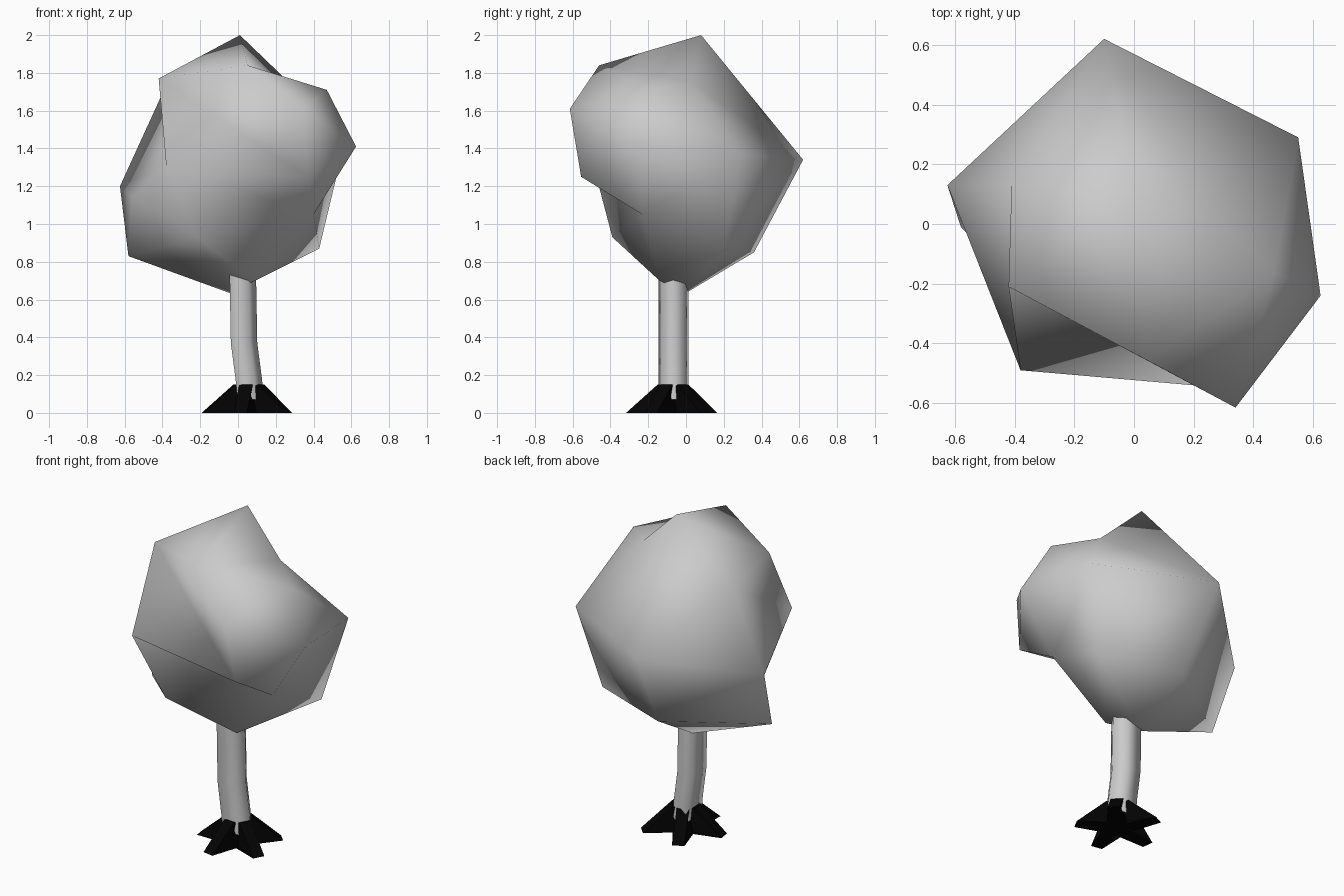
import bpy, bmesh, math
from mathutils import Vector

cube = bpy.data.objects.get("Cube")
if cube:
    bpy.data.objects.remove(cube, do_unlink=True)


def material(name, rgb):
    mat = bpy.data.materials.new(name)
    mat.use_nodes = True
    mat.diffuse_color = (*rgb, 1)
    mat.node_tree.nodes["Principled BSDF"].inputs["Base Color"].default_value = (*rgb, 1)
    return mat


def finish(bm, name, mat, smooth):
    bmesh.ops.recalc_face_normals(bm, faces=bm.faces)
    mesh = bpy.data.meshes.new(name)
    bm.to_mesh(mesh)
    bm.free()
    mesh.materials.append(mat)
    for p in mesh.polygons:
        p.use_smooth = smooth
    obj = bpy.data.objects.new(name, mesh)
    bpy.context.collection.objects.link(obj)
    return obj


grey = material("light grey", (0.6, 0.6, 0.6))
black = material("root black", (0.001, 0.001, 0.001))

# Canopy: lumpy ball of corner points around a middle
corners = {
    "A": (0.01, 0.08, 2.00), "B": (-0.10, 0.62, 1.34), "C": (0.55, 0.29, 1.37),
    "D": (0.625, -0.24, 1.41), "E": (0.34, -0.615, 1.61), "F": (-0.38, -0.49, 1.31),
    "G": (0.37, -0.555, 1.25), "H": (-0.42, -0.21, 1.77), "I": (0.05, -0.46, 1.84),
    "J": (0.47, -0.16, 1.71), "K": (-0.625, 0.13, 1.20), "L": (-0.58, -0.01, 0.83),
    "M": (-0.22, -0.39, 0.93), "Q": (0.40, -0.23, 1.05), "P": (0.43, 0.20, 0.87),
    "R": (-0.06, 0.36, 0.85), "N": (-0.045, 0.0, 0.635), "O": (0.09, -0.14, 0.70),
    "T": (-0.41, 0.13, 1.67), "W": (0.27, 0.03, 1.75), "S": (-0.56, 0.04, 1.14),
}
# ridges and valleys that must be edges
creases = ("AB AW AT IW IJ WJ WB WC HI HE HG HF TH TF KT FG FQ FM GQ GE DQ "
           "KS FS SL KL SM ML LN BK BR RL CP PR").split()
middle = Vector((0, 0, 1.28))
bm = bmesh.new()
verts = {k: bm.verts.new((Vector(c) - middle).normalized()) for k, c in corners.items()}
bmesh.ops.convex_hull(bm, input=bm.verts)


def crosses(a, b, edge):
    """True if the arc a-b crosses an edge on the unit ball."""
    c, d = edge.verts
    if a in edge.verts or b in edge.verts:
        return False
    n, m = a.co.cross(b.co), c.co.cross(d.co)
    return (n.dot(c.co) * n.dot(d.co) < 0 and m.dot(a.co) * m.dot(b.co) < 0
            and (a.co + b.co).dot(c.co + d.co) > 0)


def can_turn(edge):
    """True if the other diagonal of the two faces lies inside them."""
    tips = [v for f in edge.link_faces for v in f.verts if v not in edge.verts]
    return crosses(tips[0], tips[1], edge)


for pair in creases:
    a, b = verts[pair[0]], verts[pair[1]]
    for attempt in range(20):
        hit = [e for e in bm.edges if crosses(a, b, e) and can_turn(e)]
        if not hit:
            break
        bmesh.utils.edge_rotate(hit[attempt % len(hit)])
for k, v in verts.items():
    v.co = corners[k]
finish(bm, "canopy", grey, True)

# Trunk: bent five-sided tube, flat towards -x
profile = [(-0.07, -0.077), (0.03, -0.062), (0.07, 0.0), (0.03, 0.064), (-0.07, 0.08)]
path = [(0.067, -0.068, 0.07), (0.057, -0.068, 0.18), (0.032, -0.068, 0.37), (0.025, -0.068, 0.76)]
bm = bmesh.new()
rings = [[bm.verts.new((x + px, y + py, z)) for px, py in profile] for x, y, z in path]
for low, high in zip(rings, rings[1:]):
    for i in range(5):
        j = (i + 1) % 5
        bm.faces.new((low[i], low[j], high[j], high[i]))
finish(bm, "trunk", grey, True)

# Roots: five tapered wedges spreading from the trunk base
bm = bmesh.new()
for k in range(5):
    a = math.radians(116 + 72 * k)
    out = Vector((math.cos(a), math.sin(a), 0))
    side = Vector((-out.y, out.x, 0))
    base = Vector((0.055, -0.07, 0))
    # distance out, half width, height
    section = [(0.0, 0.03, 0.0), (0.08, 0.058, 0.0), (0.245, 0.035, 0.0),
               (0.075, 0.036, 0.15), (0.0, 0.02, 0.12)]
    left, right = ([bm.verts.new(base + out * d + side * w * s + Vector((0, 0, h)))
                    for d, w, h in section] for s in (1, -1))
    bm.faces.new(left)
    bm.faces.new(right[::-1])
    for i in range(5):
        j = (i + 1) % 5
        bm.faces.new((left[i], right[i], right[j], left[j]))
finish(bm, "roots", black, False)
